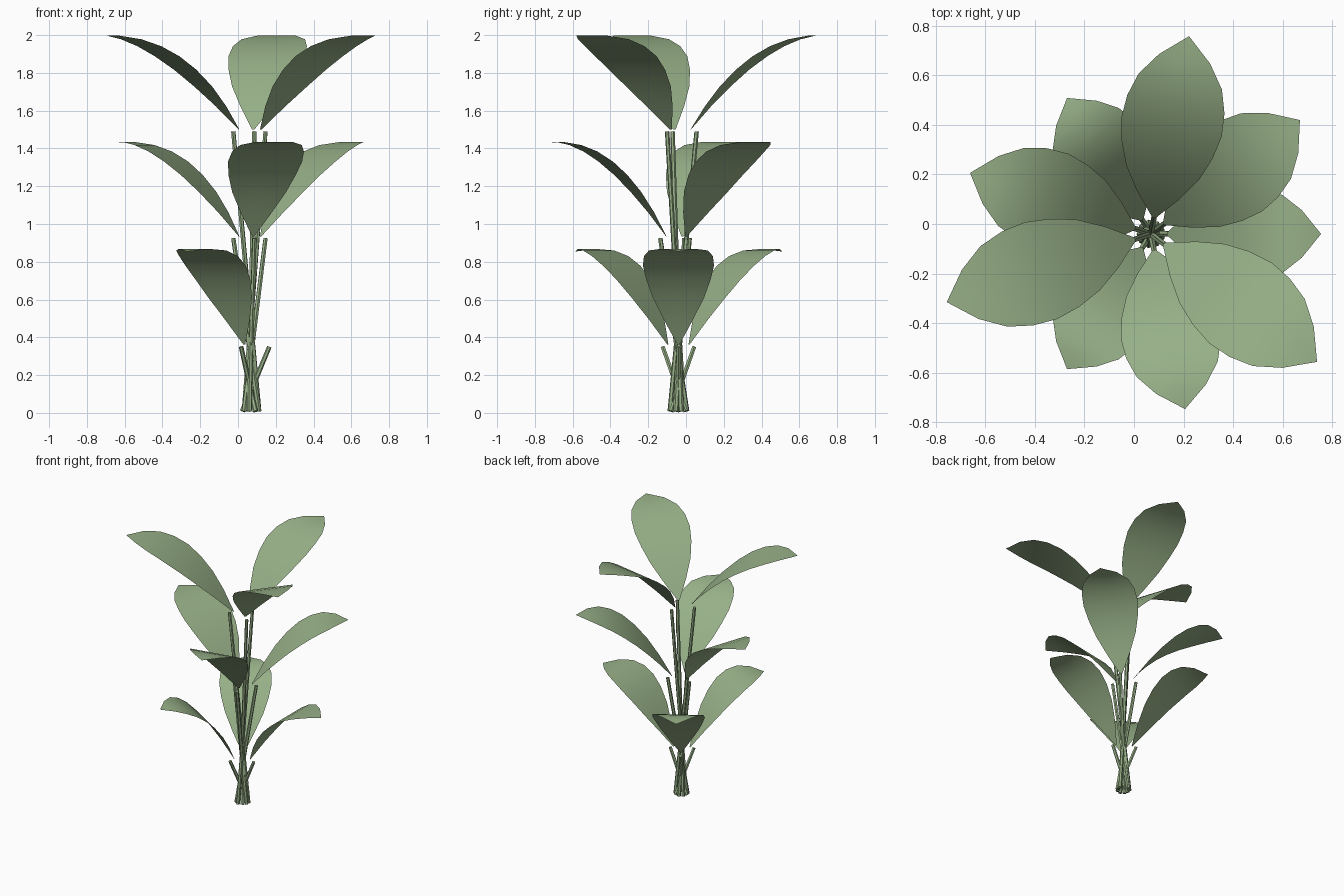
import bpy, bmesh, math
from mathutils import Vector

if "Cube" in bpy.data.objects:
    bpy.data.objects.remove(bpy.data.objects["Cube"])

green = bpy.data.materials.new("leaf green")
green.diffuse_color = (0.31, 0.435, 0.245, 1)
green.use_nodes = True
green.node_tree.nodes["Principled BSDF"].inputs["Base Color"].default_value = green.diffuse_color

CX, CY = 0.068, -0.04          # axis of the plant
# half width of a leaf blade at even steps from base to tip
WIDTHS = (0.006, 0.083, 0.143, 0.178, 0.196, 0.190, 0.163, 0.100, 0.0)


def finish(name, bm):
    mesh = bpy.data.meshes.new(name)
    bm.to_mesh(mesh)
    bm.free()
    obj = bpy.data.objects.new(name, mesh)
    bpy.context.collection.objects.link(obj)
    mesh.materials.append(green)
    bpy.ops.object.select_all(action='DESELECT')
    obj.select_set(True)
    bpy.context.view_layer.objects.active = obj
    bpy.ops.object.shade_smooth_by_angle(angle=math.radians(40))
    return obj


def leaf(name, direction, reach, z0, height, peak, scale):
    """Thin arching blade, flat across its width."""
    side = Vector((-direction.y, direction.x, 0))
    base_r = 0.066
    bm = bmesh.new()
    rows = []
    n = len(WIDTHS) - 1
    for i, w in enumerate(WIDTHS):
        t = i / n
        z = z0 + height * (1 - ((peak - t) / peak) ** 2)
        c = Vector((CX, CY, z)) + direction * (base_r + (reach - base_r) * t)
        offsets = (-1, 0, 1) if w > 0 else (0,)
        rows.append([bm.verts.new(c + side * w * scale * k) for k in offsets])
    for a, b in zip(rows, rows[1:]):
        if len(b) == 1:
            bm.faces.new((a[1], a[0], b[0]))
            bm.faces.new((a[2], a[1], b[0]))
        else:
            for k in (0, 1):
                bm.faces.new((a[k + 1], a[k], b[k], b[k + 1]))
    bm.normal_update()
    finish(name, bm)


def stem(name, direction, top_z):
    """Slim six-sided stalk crossing the plant axis."""
    lo = Vector((CX, CY, 0.008)) - direction * 0.045
    hi = Vector((CX, CY, top_z - 0.005)) + direction * 0.098
    axis = hi - lo
    bm = bmesh.new()
    bmesh.ops.create_cone(bm, cap_ends=True, segments=6, radius1=0.014,
                          radius2=0.012, depth=axis.length)
    mat = axis.to_track_quat('Z', 'Y').to_matrix().to_4x4()
    mat.translation = (lo + hi) / 2
    bmesh.ops.transform(bm, matrix=mat, verts=bm.verts)
    for v in bm.verts:
        v.co.z = max(v.co.z, 0)
    finish(name, bm)


# tier: name, stem top, leaf base, leaf rise, peak position, width scale, tips
TIERS = (
    ("lower", 0.355, 0.362, 0.506, 0.86, 0.96,
     ((-0.27, 0.508), (0.754, -0.04), (-0.27, -0.585))),
    ("middle", 0.93, 0.935, 0.50, 0.92, 1.02,
     ((-0.661, 0.206), (0.669, 0.419), (0.206, -0.746))),
    ("upper", 1.495, 1.50, 0.50, 0.95, 1.05,
     ((0.222, 0.757), (-0.755, -0.315), (0.738, -0.556))),
)
for tier, top, z0, rise, peak, scale, tips in TIERS:
    for i, (x, y) in enumerate(tips, 1):
        d = Vector((x - CX, y - CY, 0))
        reach = d.length
        d.normalize()
        leaf(f"{tier}_leaf_{i}", d, reach, z0, rise, peak, scale)
        stem(f"{tier}_stem_{i}", d, top)
